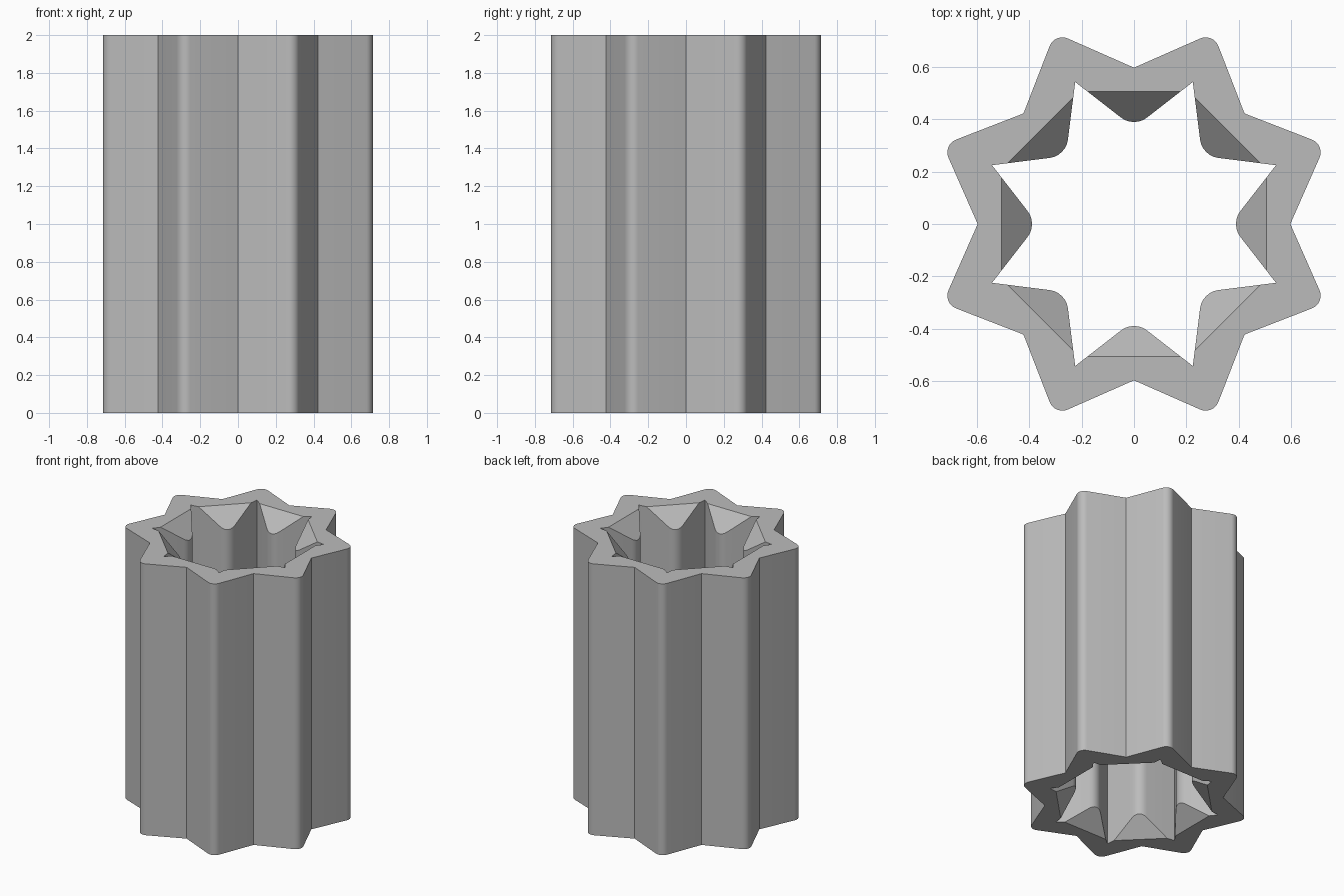
import bpy, bmesh
from math import sin, cos, tan, pi, radians

cube = bpy.data.objects.get("Cube")
if cube:
    bpy.data.objects.remove(cube)

HEIGHT = 2.0
POINTS = 8
STEP = 2 * pi / POINTS


def polar(r, a):
    return (r * cos(a), r * sin(a))


def outer_profile(valley=0.598, half=radians(43.7), fillet=0.0525, segs=8):
    """Star with sharp valleys and rounded tips."""
    tip = valley * cos(STEP / 2) + valley * sin(STEP / 2) / tan(half)
    centre = tip - fillet / sin(half)
    sweep = pi / 2 - half
    pts = []
    for k in range(POINTS):
        pts.append(polar(valley, k * STEP))
        a = (k + 0.5) * STEP
        cx, cy = polar(centre, a)
        for i in range(segs + 1):
            dx, dy = polar(fillet, a - sweep + 2 * sweep * i / segs)
            pts.append((cx + dx, cy + dy))
    return pts


def inner_profile(tip=0.588, bump=0.39, fillet=0.0805, sweep=radians(38.4), segs=6):
    """Star with sharp tips and rounded bumps pointing inward."""
    pts = []
    for k in range(POINTS):
        a = k * STEP
        cx, cy = polar(bump + fillet, a)
        for i in range(segs + 1):
            dx, dy = polar(fillet, a + pi + sweep - 2 * sweep * i / segs)
            pts.append((cx + dx, cy + dy))
        pts.append(polar(tip, a + STEP / 2))
    return pts


def loft(name, profile, z0, z1, scale0=1.0, scale1=1.0):
    """Closed solid between two scaled copies of a profile."""
    bm = bmesh.new()
    low = [bm.verts.new((x * scale0, y * scale0, z0)) for x, y in profile]
    high = [bm.verts.new((x * scale1, y * scale1, z1)) for x, y in profile]
    bm.faces.new(low[::-1])
    bm.faces.new(high)
    n = len(profile)
    for i in range(n):
        j = (i + 1) % n
        bm.faces.new((low[i], low[j], high[j], high[i]))
    bmesh.ops.recalc_face_normals(bm, faces=bm.faces)
    mesh = bpy.data.meshes.new(name)
    bm.to_mesh(mesh)
    bm.free()
    obj = bpy.data.objects.new(name, mesh)
    bpy.context.collection.objects.link(obj)
    return obj


# Fluted outer body
body = loft("star_sleeve", outer_profile(), 0, HEIGHT)

# Star bore, and an octagonal countersink at each end
octagon = [polar(0.507 / cos(STEP / 2), (k + 0.5) * STEP) for k in range(POINTS)]
SLOPE = 1.11
reach, over = 0.3, 0.05
narrow = 1 - reach / SLOPE / 0.507
wide = 1 + over / SLOPE / 0.507
cutters = [
    loft("bore_cutter", inner_profile(), -0.2, HEIGHT + 0.2),
    loft("top_countersink", octagon, HEIGHT - reach, HEIGHT + over, narrow, wide),
    loft("bottom_countersink", octagon, -over, reach, wide, narrow),
]

bpy.ops.object.select_all(action='DESELECT')
body.select_set(True)
bpy.context.view_layer.objects.active = body
for cutter in cutters:
    cutter.hide_render = True
    mod = body.modifiers.new(cutter.name, 'BOOLEAN')
    mod.operation = 'DIFFERENCE'
    mod.solver = 'EXACT'
    mod.object = cutter
    bpy.ops.object.modifier_apply(modifier=mod.name)
for cutter in cutters:
    bpy.data.objects.remove(cutter)

# Plain grey finish
grey = bpy.data.materials.new("plain_grey")
grey.use_nodes = True
color = (0.5, 0.5, 0.5, 1)
grey.diffuse_color = color
grey.node_tree.nodes["Principled BSDF"].inputs["Base Color"].default_value = color
body.data.materials.clear()
body.data.materials.append(grey)

# Smooth the fillets, keep the creases
bpy.ops.object.shade_smooth_by_angle(angle=radians(25))
